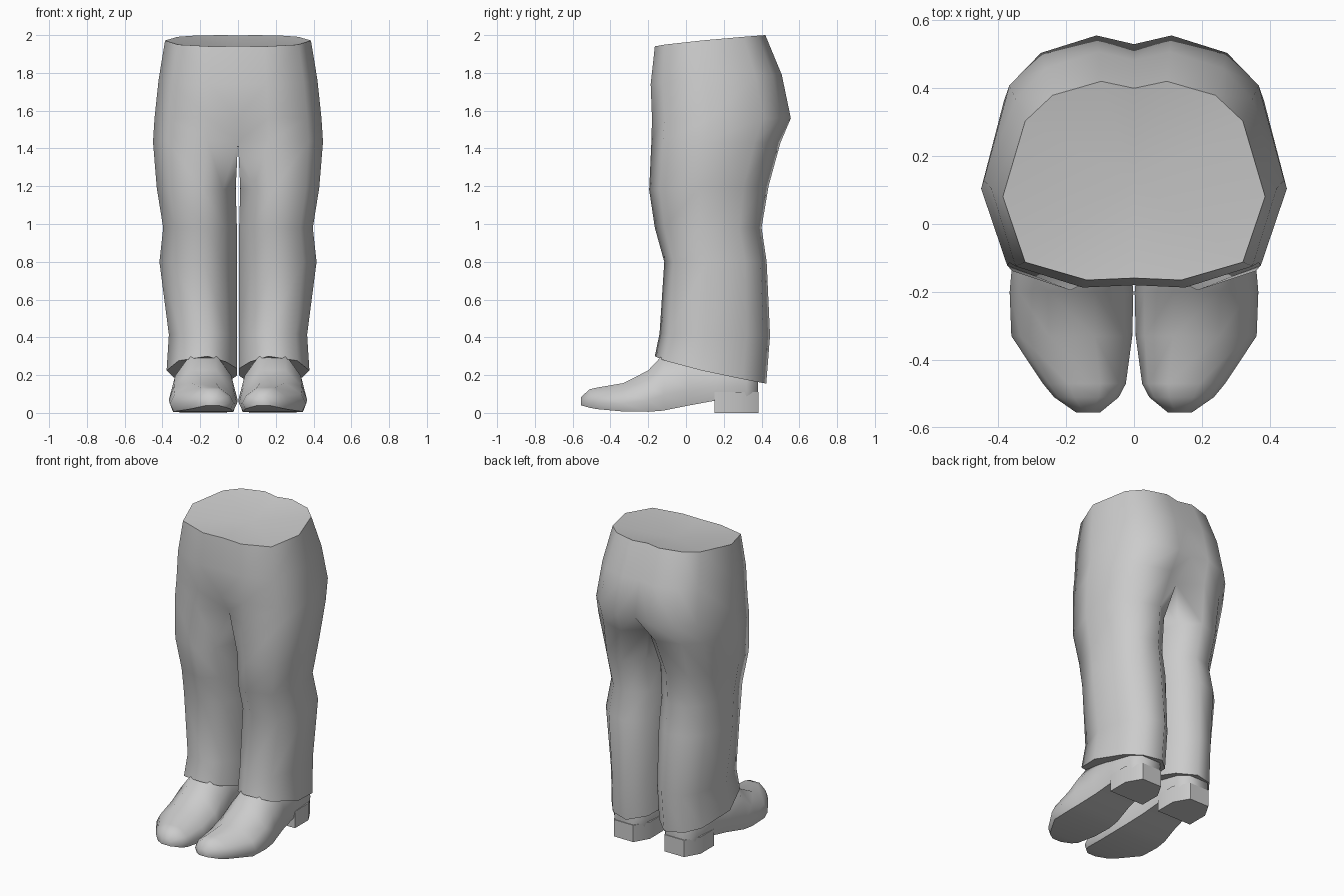
import bpy, bmesh, math

if "Cube" in bpy.data.objects:
    bpy.data.objects.remove(bpy.data.objects["Cube"])

# Cross-sections as (u across, v front-to-back); last points lie on the inner side
LEG = [(.16, .12), (.42, 0), (.83, .09), (1, .42), (.87, .79), (.68, .94),
       (.36, 1), (.1, .85), (0, .62), (0, .35)]
CROTCH = [(0, .13), (.36, 0), (.83, .09), (1, .42), (.85, .8), (.63, .93),
          (.28, 1), (0, .84), (0, .62), (0, .35)]
HIP = [(0, .01), (.36, 0), (.83, .09), (1, .42), (.83, .8), (.62, .93),
       (.25, 1), (0, .965), (0, .66), (0, .33)]
BOOT = [(-.88, 0), (-1, .28), (-.85, .62), (-.38, 1),
        (.38, 1), (.85, .62), (1, .28), (.88, 0)]


def loft(bm, rings):
    rows = [[bm.verts.new(p) for p in r] for r in rings]
    n = len(rows[0])
    for a, b in zip(rows, rows[1:]):
        for i in range(n):
            j = (i + 1) % n
            bm.faces.new((a[i], a[j], b[j], b[i]))
    return rows


def finish(bm, name, angle):
    bmesh.ops.recalc_face_normals(bm, faces=bm.faces[:])
    me = bpy.data.meshes.new(name)
    bm.to_mesh(me)
    bm.free()
    ob = bpy.data.objects.new(name, me)
    bpy.context.collection.objects.link(ob)
    bpy.ops.object.select_all(action='DESELECT')
    ob.select_set(True)
    bpy.context.view_layer.objects.active = ob
    bpy.ops.object.shade_smooth_by_angle(angle=math.radians(angle))
    mod = ob.modifiers.new("Mirror", 'MIRROR')
    mod.merge_threshold = .0005
    return ob


def body_ring(shape, zf, zb, xi, xo, yf, yb):
    return [(xi + u * (xo - xi), yf + v * (yb - yf), zf + v ** .75 * (zb - zf))
            for u, v in shape]


# Trousers: one leg lofted from hem to waist, mirrored
bm = bmesh.new()
rows = loft(bm, [
    body_ring(LEG, .30, .155, .004, .378, -.165, .425),
    body_ring(LEG, .42, .41, .004, .366, -.14, .445),
    body_ring(LEG, .80, .80, .004, .416, -.115, .427),
    body_ring(LEG, .98, .98, .006, .396, -.165, .40),
    body_ring(LEG, 1.18, 1.2, .012, .43, -.195, .437),
    body_ring(CROTCH, 1.44, 1.43, 0, .45, -.183, .50),
    body_ring(HIP, 1.56, 1.56, 0, .442, -.18, .555),
    body_ring(HIP, 1.74, 1.79, 0, .42, -.187, .507),
    body_ring(HIP, 1.94, 2.0, 0, .386, -.165, .42),
])
bm.faces.new(rows[0])
centre = bm.verts.new((0, .13, 1.935))
for i in range(7):
    bm.faces.new((rows[-1][i], rows[-1][i + 1], centre))
inside = [f for f in bm.faces if all(abs(v.co.x) < 1e-5 for v in f.verts)]
bmesh.ops.delete(bm, geom=inside, context='FACES')
finish(bm, "trousers", 75)

# Boots: sections along y as (y, centre x, half width, bottom, top)
bm = bmesh.new()
rows = loft(bm, [[(cx + u * hw, y, zb + v * (zt - zb)) for u, v in BOOT]
                 for y, cx, hw, zb, zt in [
    (-.555, .135, .035, .04, .085),
    (-.51, .14, .095, .027, .125),
    (-.47, .146, .122, .02, .134),
    (-.33, .183, .178, .007, .158),
    (-.20, .184, .182, .006, .225),
    (-.12, .184, .175, .012, .31),
    (.02, .184, .145, .04, .33),
    (.16, .184, .13, .066, .33),
    (.32, .184, .118, .066, .33),
    (.38, .184, .07, .066, .33)]])
bm.faces.new(rows[0])
bm.faces.new(rows[-1])
finish(bm, "boots", 60)

# Heel blocks
outline = [(-.125, .15), (.125, .15), (.125, .29), (.07, .385), (-.07, .385), (-.125, .29)]
bm = bmesh.new()
rows = loft(bm, [[(.184 + x, y, z) for x, y in outline] for z in (0, .11)])
bm.faces.new(rows[0])
bm.faces.new(rows[1])
finish(bm, "boot_heels", 40)
